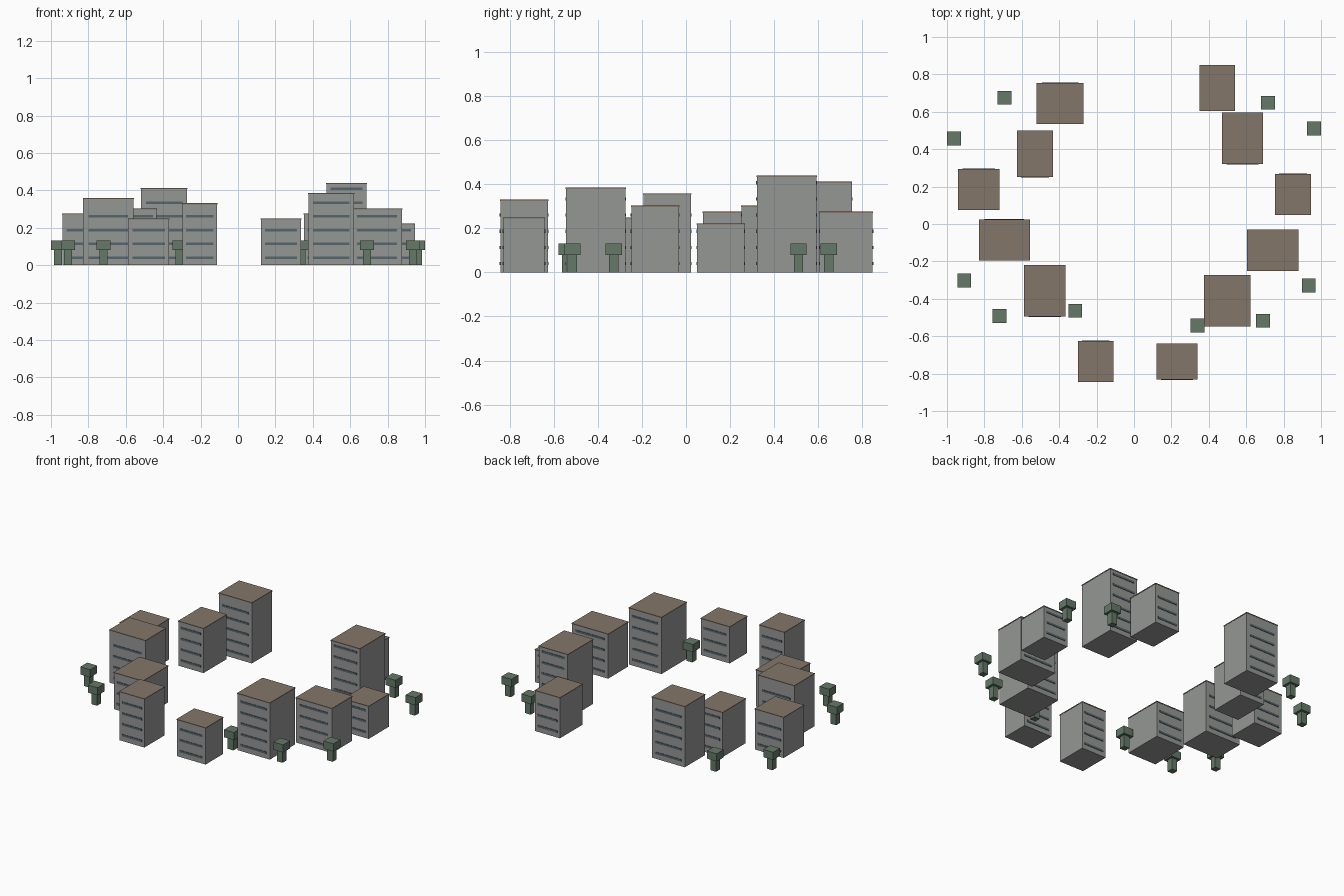
import bpy

def material(name, color):
    m = bpy.data.materials.new(name)
    m.diffuse_color = (*color, 1)
    return m

WALL = material("wall grey", (0.30, 0.31, 0.30))
ROOF = material("roof brown", (0.23, 0.18, 0.14))
GLASS = material("window blue", (0.09, 0.13, 0.15))
LEAF = material("tree green", (0.13, 0.19, 0.14))

def box(name, x0, x1, y0, y1, z0, z1, mat):
    v = [(x, y, z) for x in (x0, x1) for y in (y0, y1) for z in (z0, z1)]
    f = [(0, 1, 3, 2), (4, 6, 7, 5), (0, 4, 5, 1), (2, 3, 7, 6), (0, 2, 6, 4), (1, 5, 7, 3)]
    me = bpy.data.meshes.new(name)
    me.from_pydata(v, [], f)
    me.materials.append(mat)
    ob = bpy.data.objects.new(name, me)
    bpy.context.collection.objects.link(ob)
    return ob

# Apartment block: walls, thin roof slab, window bands on front and back
def building(x0, x1, y0, y1, h):
    e, t = 0.002, 0.006
    box("building_walls", x0 + e, x1 - e, y0 + e, y1 - e, 0, h - t, WALL)
    box("building_roof", x0, x1, y0, y1, h - t, h, ROOF)
    inset = 0.11 * (x1 - x0)
    z = 0.04
    while z < h - 0.031:
        for y in (y0 + e, y1 - e):
            box("window_band", x0 + inset, x1 - inset, y - 0.003, y + 0.003,
                z - 0.007, z + 0.007, GLASS)
        z += 0.0735

# Blocky tree: square trunk and crown
def tree(x, y):
    a, b = 0.021, 0.037
    box("tree_trunk", x - a, x + a, y - a, y + a, 0, 0.08, LEAF)
    box("tree_crown", x - b, x + b, y - b, y + b, 0.08, 0.132, LEAF)

# Ring of buildings: x range, y range, height
for b in [(-0.52, -0.27, 0.535, 0.755, 0.413), (-0.625, -0.433, 0.25, 0.50, 0.304),
          (-0.94, -0.72, 0.075, 0.295, 0.277), (-0.83, -0.557, -0.195, 0.025, 0.359),
          (-0.587, -0.367, -0.495, -0.22, 0.25), (-0.30, -0.11, -0.845, -0.625, 0.331),
          (0.12, 0.34, -0.832, -0.64, 0.25), (0.375, 0.622, -0.547, -0.273, 0.386),
          (0.605, 0.88, -0.25, -0.03, 0.304), (0.755, 0.947, 0.048, 0.268, 0.223),
          (0.47, 0.69, 0.32, 0.595, 0.44), (0.35, 0.54, 0.605, 0.85, 0.277)]:
    building(*b)

# Scattered trees
for p in [(-0.692, 0.675), (-0.963, 0.458), (-0.908, -0.302), (-0.72, -0.491),
          (-0.314, -0.464), (0.339, -0.543), (0.69, -0.517), (0.934, -0.328),
          (0.963, 0.511), (0.717, 0.648)]:
    tree(*p)
